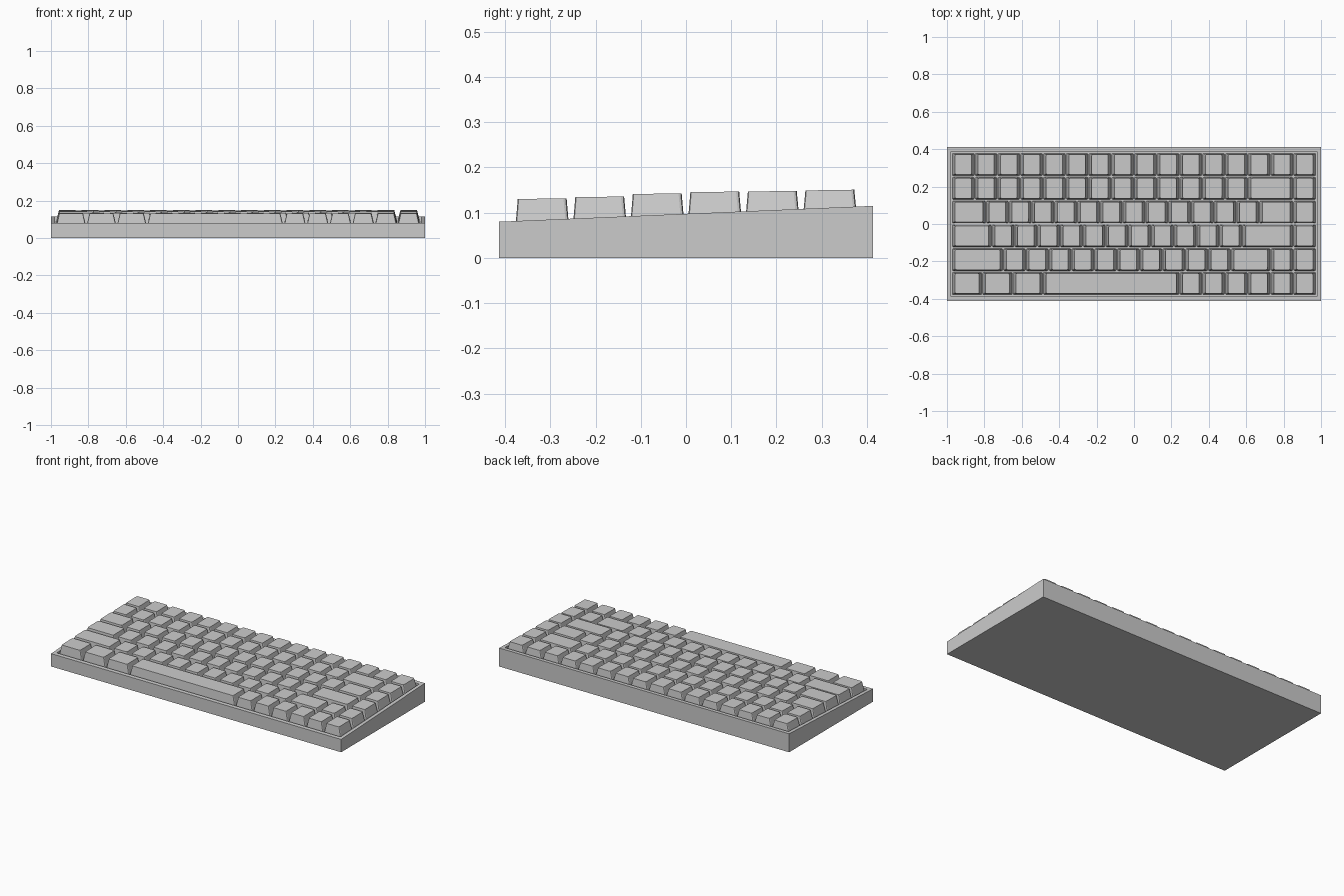
import bpy, bmesh
from mathutils import Vector

if "Cube" in bpy.data.objects:
    bpy.data.objects.remove(bpy.data.objects["Cube"])

HALF_X, HALF_Y = 1.0, 0.413
UNIT = 0.1217           # width of a single key cell
ROW_PITCH = 0.1272
DEPTH = 0.022           # depth of the key well


def rim_z(y):
    return 0.0975 + 0.0424 * y


def make_object(name, bm):
    bmesh.ops.recalc_face_normals(bm, faces=bm.faces[:])
    mesh = bpy.data.meshes.new(name)
    bm.to_mesh(mesh)
    bm.free()
    obj = bpy.data.objects.new(name, mesh)
    bpy.context.collection.objects.link(obj)
    return obj


# Wedge-shaped case with a sunken key well
def make_case():
    bm = bmesh.new()

    def ring(hx, hy, height):
        return [bm.verts.new((sx * hx, sy * hy, height(sy * hy)))
                for sx, sy in ((-1, -1), (1, -1), (1, 1), (-1, 1))]

    rings = [ring(HALF_X, HALF_Y, lambda y: 0.0),
             ring(HALF_X, HALF_Y, rim_z),
             ring(0.978, 0.388, rim_z),
             ring(0.978, 0.388, lambda y: rim_z(y) - DEPTH)]
    bm.faces.new(rings[0])
    bm.faces.new(rings[-1])
    for a, b in zip(rings, rings[1:]):
        for i in range(4):
            j = (i + 1) % 4
            bm.faces.new((a[i], a[j], b[j], b[i]))
    make_object("case", bm)


# Tapered keycap with softened corner edges
def make_key(name, x, y, width, top_z):
    bm = bmesh.new()
    bmesh.ops.create_cube(bm, size=1.0)
    corners = [e for e in bm.edges
               if abs(e.verts[0].co.z - e.verts[1].co.z) > 0.5]
    for v in bm.verts:
        top = v.co.z > 0
        half_w = (width * UNIT - (0.034 if top else 0.004)) / 2
        half_d = 0.054 if top else 0.0595
        px = x + half_w * (1 if v.co.x > 0 else -1)
        dy = half_d * (1 if v.co.y > 0 else -1)
        pz = top_z + 0.015 * dy if top else rim_z(y + dy) - DEPTH + 0.004
        v.co = Vector((px, y + dy, pz))
    bmesh.ops.bevel(bm, geom=corners, offset=0.007, segments=2,
                    profile=0.5, affect='EDGES')
    make_object(name, bm)


make_case()

# Rows from front to back: name, height of key tops, key widths in cells
rows = [
    ("bottom_row", 0.131, [4 / 3] * 3 + [6] + [1] * 6),
    ("shift_row", 0.135, [2.25] + [1] * 10 + [1.75, 1, 1]),
    ("home_row", 0.142, [1.75] + [1] * 11 + [2.25, 1]),
    ("upper_row", 0.146, [1.5] + [1] * 12 + [1.5, 1]),
    ("number_row", 0.1475, [1] * 13 + [2, 1]),
    ("function_row", 0.150, [1] * 16),
]
for r, (row, top_z, widths) in enumerate(rows):
    x = -8 * UNIT
    y = (r - 2.5) * ROW_PITCH
    for i, w in enumerate(widths):
        name = "space_bar" if w == 6 else f"{row}_key_{i + 1}"
        make_key(name, x + w * UNIT / 2, y, w, top_z)
        x += w * UNIT
